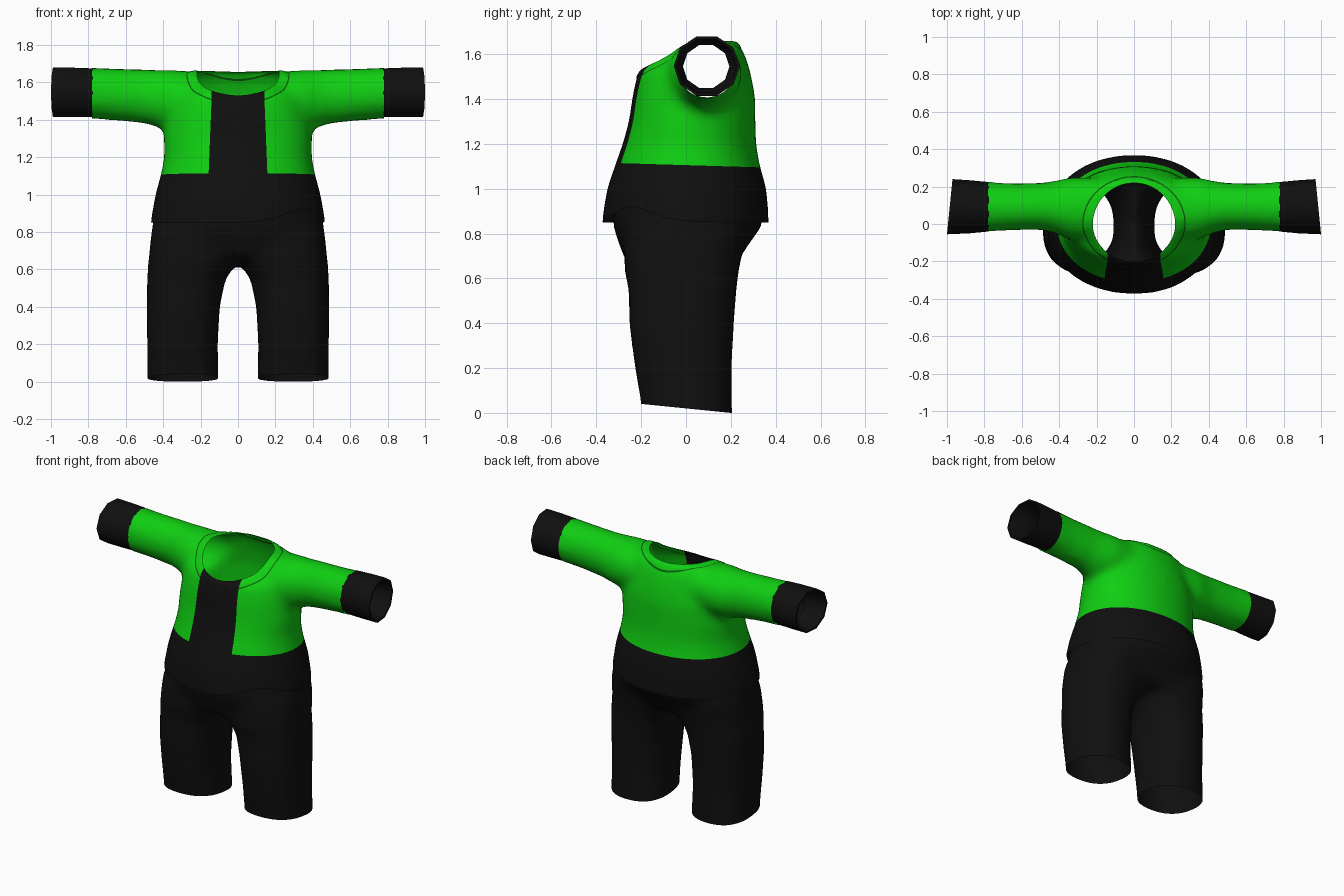
import bpy, bmesh, math

if "Cube" in bpy.data.objects:
    bpy.data.objects.remove(bpy.data.objects["Cube"])


def material(name, rgb):
    m = bpy.data.materials.new(name)
    m.diffuse_color = (*rgb, 1)
    m.use_nodes = True
    m.node_tree.nodes["Principled BSDF"].inputs["Base Color"].default_value = m.diffuse_color
    return m


BLACK = material("black fabric", (0.005, 0.005, 0.005))
GREEN = material("green fabric", (0.005, 0.62, 0.006))
SEAM = material("dark green seam", (0.003, 0.12, 0.004))


def along_z(t, u, v):
    return (u, v, t)


def along_x(t, u, v):
    return (t, u, v)


def loft(bm, rings, place, side=1, sides=32, power=2.0, pad=0.0, caps=True):
    """Skin rings of (position, centre u, radius u, centre v, radius v)."""
    loops = []
    for t, cu, ru, cv, rv in rings:
        loop = []
        for i in range(sides):
            a = 2 * math.pi * i / sides
            c, s = math.cos(a), math.sin(a)
            u = cu + (ru + pad) * math.copysign(abs(c) ** (2 / power), c)
            v = cv + (rv + pad) * math.copysign(abs(s) ** (2 / power), s)
            x, y, z = place(t, u, v)
            loop.append(bm.verts.new((x * side, y, z)))
        loops.append(loop)
    for a, b in zip(loops, loops[1:]):
        for i in range(sides):
            j = (i + 1) % sides
            bm.faces.new((a[i], a[j], b[j], b[i]))
    if caps:
        bm.faces.new(loops[0])
        bm.faces.new(loops[-1])
    bmesh.ops.recalc_face_normals(bm, faces=bm.faces)


def make_object(name, bm, mats):
    me = bpy.data.meshes.new(name)
    bm.to_mesh(me)
    bm.free()
    for m in mats:
        me.materials.append(m)
    ob = bpy.data.objects.new(name, me)
    bpy.context.collection.objects.link(ob)
    return ob


def blended(bm, voxel, smooth):
    """Fuse overlapping solids into one soft skin and return it as a bmesh."""
    ob = make_object("blend_helper", bm, [])
    r = ob.modifiers.new("fuse", 'REMESH')
    r.mode = 'VOXEL'
    r.voxel_size = voxel
    s = ob.modifiers.new("soften", 'SMOOTH')
    s.factor = 0.5
    s.iterations = smooth
    dg = bpy.context.evaluated_depsgraph_get()
    me = bpy.data.meshes.new_from_object(ob.evaluated_get(dg))
    out = bmesh.new()
    out.from_mesh(me)
    bpy.data.objects.remove(ob)
    return out


def cut(bm, f, remove=False):
    """Cut clean edges where f(co) = 0; optionally drop the side where f < 0."""
    val = {v: f(v.co) for v in bm.verts}
    new = []
    for e in list(bm.edges):
        a, b = e.verts
        fa, fb = val[a], val[b]
        if (fa < 0) != (fb < 0):
            t = min(max(fa / (fa - fb), 0.002), 0.998)
            co = a.co.lerp(b.co, t)
            v = bmesh.utils.edge_split(e, a, t)[1]
            v.co = co
            new.append(v)
    if new:
        bmesh.ops.connect_verts(bm, verts=new)
    if remove:
        drop = [p for p in bm.faces if f(p.calc_center_median()) < 0]
        bmesh.ops.delete(bm, geom=drop, context='FACES')


def finish(ob, angle=40):
    bpy.ops.object.select_all(action='DESELECT')
    ob.select_set(True)
    bpy.context.view_layer.objects.active = ob
    bpy.ops.object.shade_smooth_by_angle(angle=math.radians(angle))


def oval(rx, front, back):
    """Neck curve that tips forward down the chest."""
    def f(p):
        if p.z < 1.35:
            return 1.0
        v = (p.y + 0.5 * (p.z - 1.65)) / front if p.y < 0 else p.y / back
        return math.hypot(p.x / rx, v) - 1
    return f


# Jacket: torso and both sleeves fused together
bm = bmesh.new()
torso = [(z, 0, w, (y0 + y1) / 2, (y1 - y0) / 2) for z, w, y0, y1 in (
    (0.76, 0.465, -0.37, 0.365), (0.86, 0.465, -0.372, 0.367),
    (1.0, 0.44, -0.35, 0.357), (1.11, 0.41, -0.312, 0.325),
    (1.2, 0.392, -0.28, 0.31), (1.3, 0.395, -0.252, 0.307),
    (1.42, 0.38, -0.235, 0.305), (1.52, 0.35, -0.212, 0.285),
    (1.6, 0.31, -0.10, 0.26), (1.655, 0.27, -0.02, 0.225))]
loft(bm, torso, along_z, power=2.1, pad=0.003)
sleeve = [(0.15, 0.08, 0.16, 1.53, 0.12), (0.35, 0.085, 0.16, 1.51, 0.15),
          (0.42, 0.09, 0.135, 1.512, 0.149), (0.5, 0.095, 0.12, 1.525, 0.14),
          (0.65, 0.092, 0.12, 1.535, 0.134), (0.78, 0.092, 0.128, 1.542, 0.132),
          (0.9, 0.092, 0.13, 1.545, 0.133)]
for side in (1, -1):
    loft(bm, sleeve, along_x, side, pad=0.006)
bm = blended(bm, 0.028, 6)

neck, collar, seam = oval(0.22, 0.26, 0.218), oval(0.27, 0.307, 0.25), oval(0.277, 0.314, 0.256)


def hem(p):
    return p.z - 0.85 - 0.07 * math.exp(-((p.x - 0.35) ** 2 + (p.y + 0.25) ** 2) / 0.03)


def waist(p):
    return p.z - 1.105 + 0.03 * p.y


def panel(p):
    return abs(p.x) - 0.14 - 0.04 * (1.54 - p.z) if p.y < 0 else 1.0


# Open the hem, the wrists and the neck, then cut the colour borders
cut(bm, hem, True)
cut(bm, lambda p: 0.78 - abs(p.x), True)
cut(bm, neck, True)
for f in (collar, seam, waist, panel):
    cut(bm, f)
for p in bm.faces:
    c = p.calc_center_median()
    if waist(c) < 0 or panel(c) < 0:
        p.material_index = 0
    else:
        p.material_index = 2 if collar(c) > 0 > seam(c) else 1
# Raise the collar band a little
bm.normal_update()
for v in bm.verts:
    if collar(v.co) < -0.01:
        v.co += v.normal * 0.005
finish(make_object("jacket", bm, [BLACK, GREEN, SEAM]), 60)

# Trousers: hips and two legs fused, open at waist and ankles
bm = bmesh.new()
hips = [(0.66, 0, 0.462, -0.02, 0.24), (0.75, 0, 0.462, -0.01, 0.285),
        (0.84, 0, 0.455, 0.008, 0.333), (1.05, 0, 0.42, 0.005, 0.31)]
loft(bm, hips, along_z, power=2.2, pad=0.003)
leg = [(-0.1, 0.295, 0.187, 0.005, 0.197), (0.04, 0.295, 0.187, 0.003, 0.199),
       (0.2, 0.297, 0.185, -0.012, 0.212), (0.4, 0.293, 0.192, -0.02, 0.23),
       (0.55, 0.276, 0.206, -0.015, 0.237), (0.64, 0.24, 0.236, -0.02, 0.252),
       (0.8, 0.22, 0.24, 0.0, 0.27)]
for side in (1, -1):
    loft(bm, leg, along_z, side, power=2.4, pad=0.004)
bm = blended(bm, 0.03, 5)
cut(bm, lambda p: p.z - 0.02 + 0.1 * p.y, True)
cut(bm, lambda p: 0.95 - p.z, True)
finish(make_object("trousers", bm, [BLACK]), 60)


# Cuffs: ten-sided bands with slanted mouths that narrow inside
def cuff_place(t, u, v):
    return (t - (0.1 * (u + 0.055) if t > 0.95 else 0), u, v)


cuff = [(0.775, 0.092, 0.132, 1.544, 0.137), (0.88, 0.092, 0.142, 1.546, 0.139),
        (1.0, 0.0925, 0.1475, 1.547, 0.139), (0.999, 0.0925, 0.135, 1.547, 0.127),
        (0.86, 0.09, 0.104, 1.545, 0.1)]
for side, name in ((1, "right_cuff"), (-1, "left_cuff")):
    bm = bmesh.new()
    loft(bm, cuff, cuff_place, side, sides=10, caps=False)
    finish(make_object(name, bm, [BLACK]))
